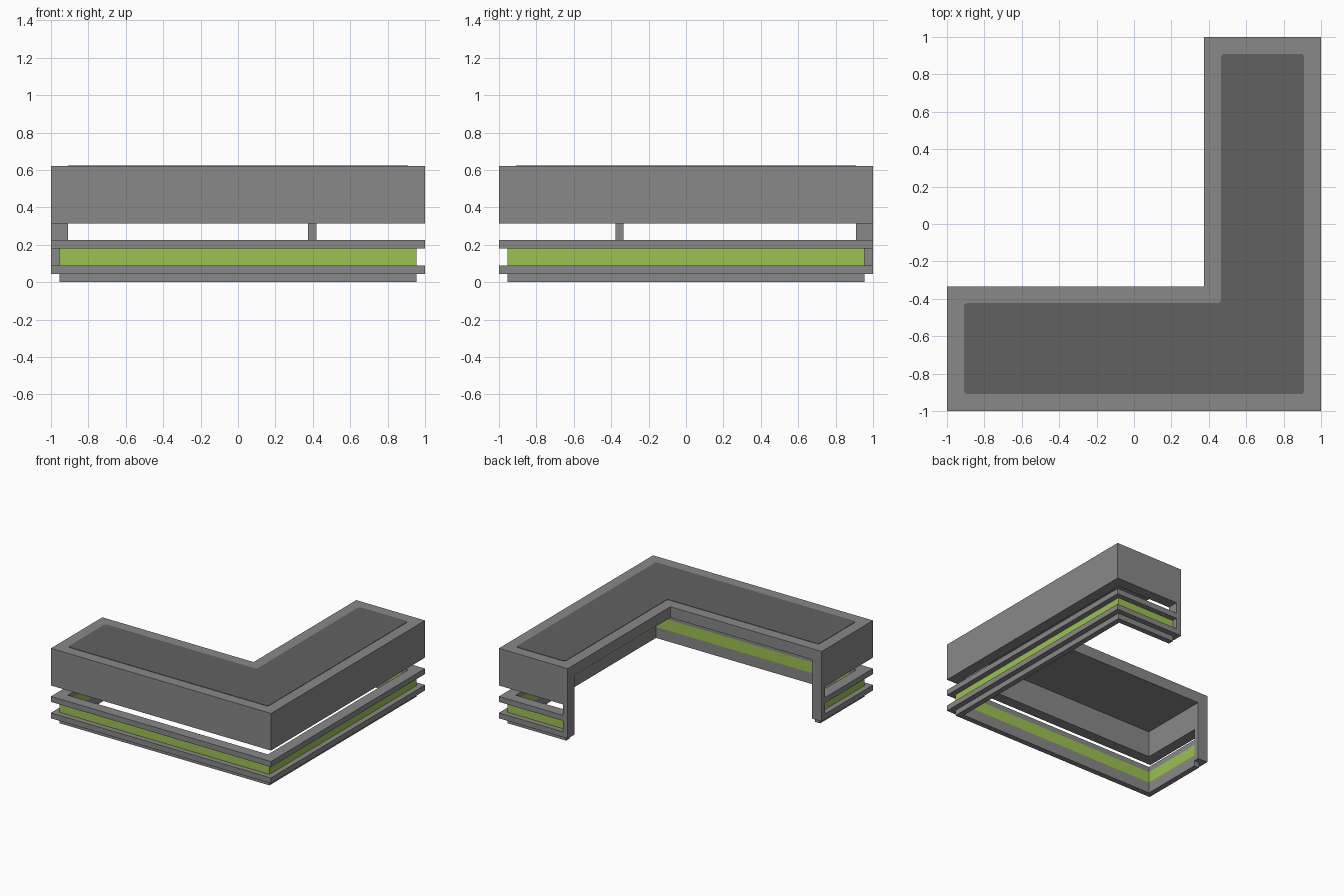
import bpy, bmesh

if "Cube" in bpy.data.objects:
    bpy.data.objects.remove(bpy.data.objects["Cube"])

IX, IY = 0.375, -0.333      # inner corner of the L-shaped plan
T = 0.09                    # wall thickness
POST = 0.045                # post thickness


def material(name, rgb):
    m = bpy.data.materials.new(name)
    m.diffuse_color = (*rgb, 1)
    m.use_nodes = True
    m.node_tree.nodes["Principled BSDF"].inputs["Base Color"].default_value = m.diffuse_color
    return m


grey = material("grey laminate", (0.25, 0.25, 0.25))
dark = material("dark grey inlay", (0.12, 0.12, 0.12))
green = material("lime green", (0.33, 0.54, 0.08))


def prism(name, outline, z0, z1, mat, corner=0):
    """Extrude a plan outline from z0 to z1, optionally rounding its corners."""
    bm = bmesh.new()
    bm.faces.new([bm.verts.new((x, y, z0)) for x, y in outline])
    if corner:
        bmesh.ops.bevel(bm, geom=bm.verts[:], offset=corner, segments=4,
                        profile=0.5, affect='VERTICES')
    face = max(bm.faces, key=lambda f: f.calc_area())
    up = bmesh.ops.extrude_face_region(bm, geom=[face], use_keep_orig=True)
    for v in up["geom"]:
        if isinstance(v, bmesh.types.BMVert):
            v.co.z = z1
    bmesh.ops.recalc_face_normals(bm, faces=bm.faces[:])
    mesh = bpy.data.meshes.new(name)
    bm.to_mesh(mesh)
    bm.free()
    mesh.materials.append(mat)
    ob = bpy.data.objects.new(name, mesh)
    bpy.context.collection.objects.link(ob)
    return ob


def plan(inset):
    """Whole L outline, moved inward."""
    o = 1 - inset
    x, y = IX + inset, IY - inset
    return [(-o, -o), (o, -o), (o, o), (x, o), (x, y), (-o, y)]


def wall(inset, end):
    """Band along the outer sides only, stopping short of the inner edge."""
    o, i = 1 - inset, 1 - T
    x, y = IX + end, IY - end
    return [(-o, y), (-o, -o), (o, -o), (o, o), (x, o),
            (x, i), (i, i), (i, -i), (-i, -i), (-i, y)]


# Counter: slab, hanging fascia and dark writing surface
prism("counter_top", plan(0), 0.53, 0.62, grey)
prism("fascia", wall(0, 0), 0.315, 0.53, grey)
prism("top_inlay", plan(T), 0.618, 0.623, dark, corner=0.02)

# Lower band: base, two projecting rails and a recessed green panel
prism("base", wall(0.045, POST), 0, 0.045, grey)
prism("lower_rail", wall(0, POST), 0.045, 0.09, grey)
prism("green_panel", wall(0.045, POST), 0.09, 0.18, green)
prism("upper_rail", wall(0, POST), 0.18, 0.225, grey)

# Posts joining the band to the counter at the two free ends
for name, x0, x1, y0, y1 in (
        ("left_post", -1, -1 + T, IY - POST, IY),
        ("back_post", IX, IX + POST, 1 - T, 1)):
    prism(name, [(x0, y0), (x1, y0), (x1, y1), (x0, y1)], 0.045, 0.315, grey)
